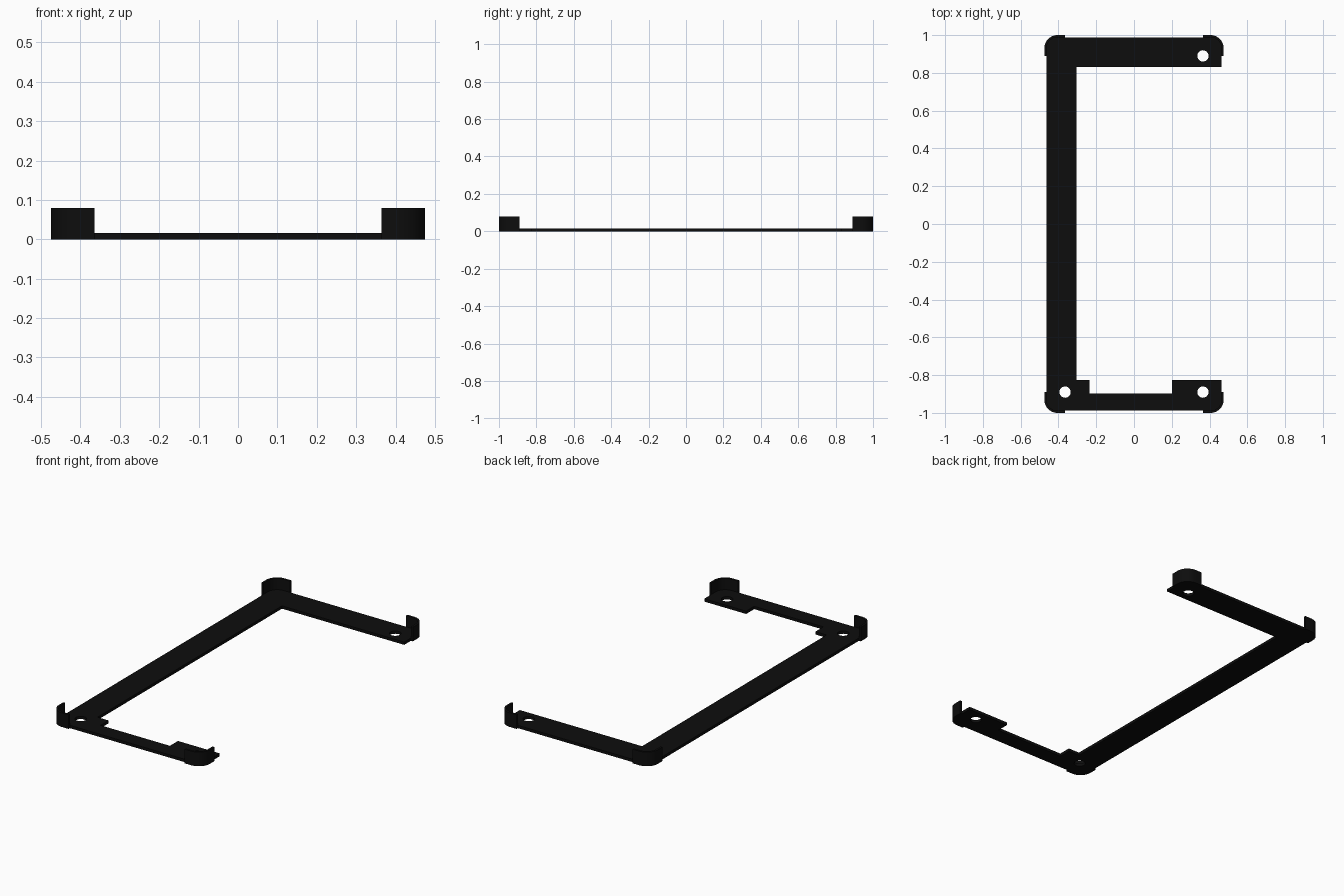
import bpy, math

if "Cube" in bpy.data.objects:
    bpy.data.objects.remove(bpy.data.objects["Cube"])

PLATE_T = 0.016          # plate thickness
LIP_H = 0.08             # corner lip height
X, Y = 0.475, 1.0        # outer half sizes, over the lips
GAP = 0.012              # lip wall thickness
R = 0.07                 # outer corner radius
LIP_X, LIP_Y = 0.365, 0.89   # where the lips end

black = bpy.data.materials.new("matte black")
black.diffuse_color = (0.004, 0.004, 0.004, 1)
black.use_nodes = True
black.node_tree.nodes["Principled BSDF"].inputs["Base Color"].default_value = black.diffuse_color


def arc(cx, cy, r, a0, a1, n=12):
    return [(cx + r * math.cos(math.radians(a0 + (a1 - a0) * i / n)),
             cy + r * math.sin(math.radians(a0 + (a1 - a0) * i / n)))
            for i in range(n + 1)]


def slab(name, outlines, height):
    """Extrude closed outlines (inner ones become holes) from z = 0."""
    cu = bpy.data.curves.new(name, 'CURVE')
    cu.dimensions = '2D'
    cu.fill_mode = 'BOTH'
    cu.extrude = height / 2
    for pts in outlines:
        sp = cu.splines.new('POLY')
        sp.points.add(len(pts) - 1)
        for p, (x, y) in zip(sp.points, pts):
            p.co = (x, y, 0, 1)
        sp.use_cyclic_u = True
    ob = bpy.data.objects.new(name, cu)
    bpy.context.collection.objects.link(ob)
    ob.location.z = height / 2
    bpy.ops.object.select_all(action='DESELECT')
    ob.select_set(True)
    bpy.context.view_layer.objects.active = ob
    bpy.ops.object.convert(target='MESH')
    ob = bpy.context.object
    # weld caps to sides
    bpy.ops.object.mode_set(mode='EDIT')
    bpy.ops.mesh.select_all(action='SELECT')
    bpy.ops.mesh.remove_doubles(threshold=0.0001)
    bpy.ops.mesh.normals_make_consistent(inside=False)
    bpy.ops.object.mode_set(mode='OBJECT')
    bpy.ops.object.shade_smooth_by_angle(angle=math.radians(30))
    ob.data.materials.clear()
    ob.data.materials.append(black)
    return ob


# C-shaped flat plate with two front tabs and three screw holes
px, py, r = X - GAP, Y - GAP, R - GAP
cx, cy = X - R, Y - R
outline = (arc(-cx, -cy, r, 180, 270) + arc(cx, -cy, r, 270, 360)
           + [(px, -0.825), (0.20, -0.825), (0.20, -0.897),
              (-0.235, -0.897), (-0.235, -0.825), (-0.305, -0.825),
              (-0.305, 0.83), (px, 0.83)]
           + arc(cx, cy, r, 0, 90) + arc(-cx, cy, r, 90, 180))
holes = [arc(hx, hy, 0.03, 0, 345, 23)
         for hx, hy in ((LIP_X, LIP_Y), (LIP_X, -LIP_Y), (-LIP_X, -LIP_Y))]
slab("frame_plate", [outline] + holes, PLATE_T)

# Rounded upright lip at each corner
lip = ([(X, LIP_Y)] + arc(cx, cy, R, 0, 90) + [(LIP_X, Y), (LIP_X, py)]
       + arc(cx, cy, r, 90, 0) + [(px, LIP_Y)])
for name, sx, sy in (("front_left", -1, -1), ("front_right", 1, -1),
                     ("back_left", -1, 1), ("back_right", 1, 1)):
    slab(name + "_corner_lip", [[(x * sx, y * sy) for x, y in lip]], LIP_H)
